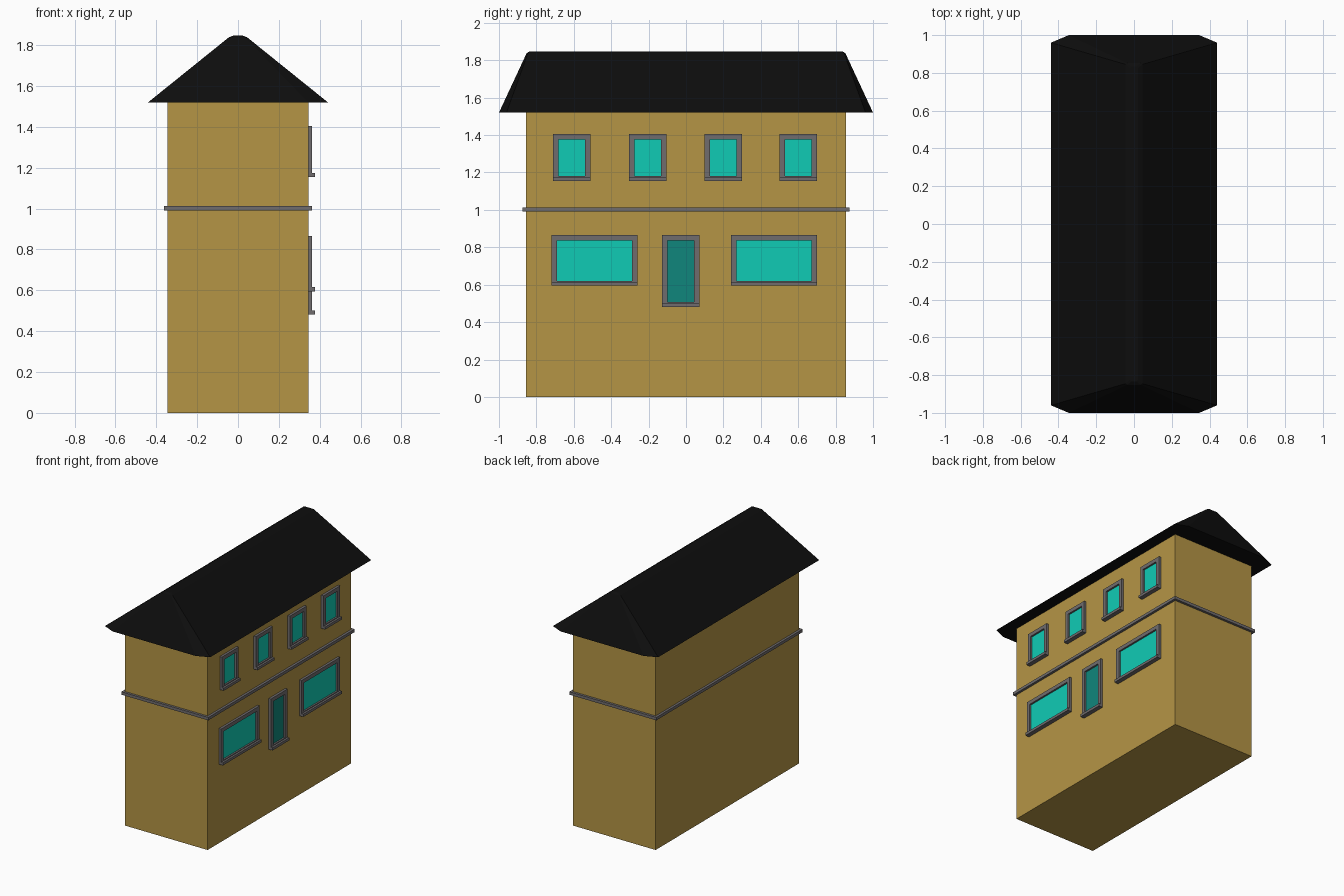
import bpy, bmesh

if "Cube" in bpy.data.objects:
    bpy.data.objects.remove(bpy.data.objects["Cube"])


def material(name, rgb):
    m = bpy.data.materials.new(name)
    m.diffuse_color = (*rgb, 1)
    m.use_nodes = True
    m.node_tree.nodes["Principled BSDF"].inputs["Base Color"].default_value = m.diffuse_color
    return m


WALL = material("wall_ochre", (0.46, 0.30, 0.06))
ROOF = material("roof_black", (0.004, 0.004, 0.004))
TRIM = material("trim_grey", (0.16, 0.15, 0.155))
GLASS = material("glass_teal", (0.005, 0.60, 0.46))
DOOR = material("door_teal", (0.005, 0.24, 0.20))


def finish(name, bm, mat):
    bmesh.ops.recalc_face_normals(bm, faces=bm.faces)
    me = bpy.data.meshes.new(name)
    bm.to_mesh(me)
    bm.free()
    me.materials.append(mat)
    ob = bpy.data.objects.new(name, me)
    bpy.context.collection.objects.link(ob)
    return ob


def boxes(name, mat, spans):
    """One object from boxes given as (x0, x1, y0, y1, z0, z1)."""
    bm = bmesh.new()
    for x0, x1, y0, y1, z0, z1 in spans:
        for v in bmesh.ops.create_cube(bm, size=1)["verts"]:
            v.co = (x1 if v.co.x > 0 else x0,
                    y1 if v.co.y > 0 else y0,
                    z1 if v.co.z > 0 else z0)
    return finish(name, bm, mat)


# Main walls and the string course wrapped around them
WX, WY, EAVE = 0.345, 0.855, 1.52
boxes("walls", WALL, [(-WX, WX, -WY, WY, 0, EAVE)])
B = 0.018
boxes("string_course", TRIM, [
    (WX, WX + B, -WY - B, WY + B, 0.99, 1.012),
    (-WX - B, -WX, -WY - B, WY + B, 0.99, 1.012),
    (-WX, WX, -WY - B, -WY, 0.99, 1.012),
    (-WX, WX, WY, WY + B, 0.99, 1.012)])


# Hipped roof: octagonal eave, tiny octagonal shoulder, narrow ridge
def ring(bm, x, y, cx, cy, z):
    pts = [(cx, -y), (x, -cy), (x, cy), (cx, y),
           (-cx, y), (-x, cy), (-x, -cy), (-cx, -y)]
    return [bm.verts.new((px, py, z)) for px, py in pts]


bm = bmesh.new()
rings = [ring(bm, 0.44, 1.0, 0.345, 0.96, EAVE),
         ring(bm, 0.045, 0.852, 0.036, 0.845, 1.838),
         ring(bm, 0.02, 0.835, 0.015, 0.825, 1.848)]
for a, b in zip(rings, rings[1:]):
    for i in range(8):
        j = (i + 1) % 8
        bm.faces.new((a[i], a[j], b[j], b[i]))
bm.faces.new(rings[0])
bm.faces.new(rings[-1])
finish("roof", bm, ROOF)


# Framed openings on the right wall: four jamb pieces, a deeper sill, a pane
def opening(name, yc, width, z0, z1, pane):
    y0, y1, t, s = yc - width / 2, yc + width / 2, 0.029, 0.02
    f = WX + 0.018
    boxes(name + "_frame", TRIM, [
        (WX, f, y0, y0 + t, z0 + s, z1),
        (WX, f, y1 - t, y1, z0 + s, z1),
        (WX, f, y0 + t, y1 - t, z1 - t, z1),
        (WX, f, y0 + t, y1 - t, z0 + s, z0 + s + 0.006),
        (WX, WX + 0.033, y0, y1, z0, z0 + s)])
    boxes(name + "_pane", pane,
          [(WX - 0.01, WX + 0.005, y0 + t, y1 - t, z0 + s, z1 - t)])


for i, y in enumerate((-0.61, -0.205, 0.20, 0.60)):
    opening(f"upper_window_{i + 1}", y, 0.20, 1.155, 1.405, GLASS)
for i, y in enumerate((-0.49, 0.47)):
    opening(f"lower_window_{i + 1}", y, 0.46, 0.595, 0.866, GLASS)
opening("door", -0.027, 0.20, 0.482, 0.866, DOOR)
